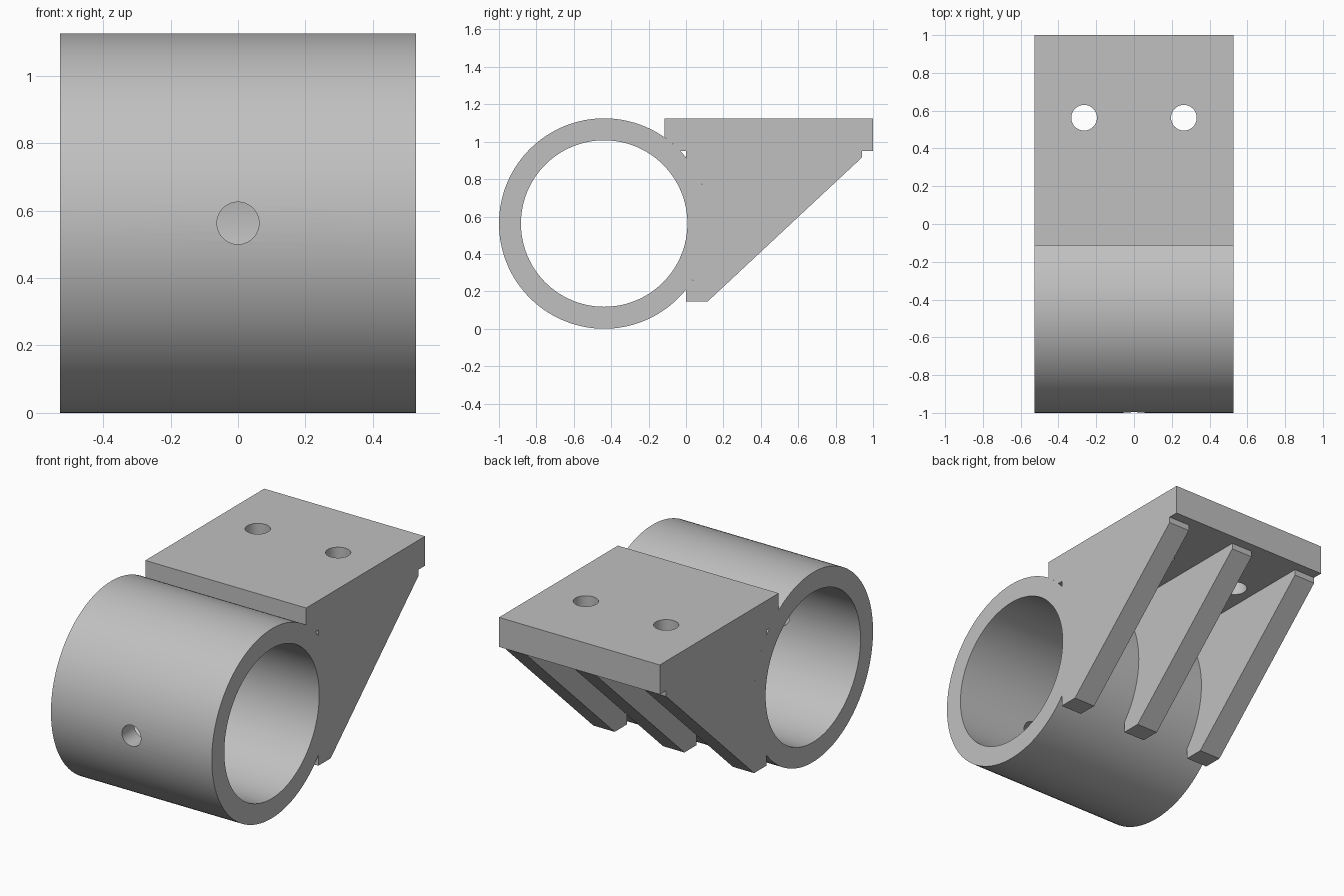
import bpy, bmesh
from math import pi, sin, cos, asin, acos, radians
from mathutils import Matrix

if "Cube" in bpy.data.objects:
    bpy.data.objects.remove(bpy.data.objects["Cube"], do_unlink=True)

HALF = 0.528                  # half width along x
R, BORE = 0.5625, 0.445       # clamp ring radii
CY, CZ = -0.4375, 0.5625      # ring axis
PLATE_Z, TOP = 0.95, 1.125    # plate underside and top
RIB = 0.14                    # rib thickness

grey = bpy.data.materials.new("plain grey")
grey.use_nodes = True
grey.diffuse_color = (0.53, 0.53, 0.53, 1)
grey.node_tree.nodes["Principled BSDF"].inputs["Base Color"].default_value = grey.diffuse_color


def make_object(name, bm):
    bmesh.ops.recalc_face_normals(bm, faces=bm.faces)
    mesh = bpy.data.meshes.new(name)
    bm.to_mesh(mesh)
    bm.free()
    mesh.materials.append(grey)
    obj = bpy.data.objects.new(name, mesh)
    bpy.context.collection.objects.link(obj)
    return obj


def activate(obj):
    bpy.ops.object.select_all(action="DESELECT")
    obj.select_set(True)
    bpy.context.view_layer.objects.active = obj


def arc(start, end, steps):
    """Points (y, z) on the outside of the ring."""
    angles = [start + (end - start) * i / steps for i in range(steps + 1)]
    return [(CY + R * cos(a), CZ + R * sin(a)) for a in angles]


def extrude_profile(name, profile, x0, x1):
    bm = bmesh.new()
    face = bm.faces.new([bm.verts.new((x0, y, z)) for y, z in profile])
    moved = bmesh.ops.extrude_face_region(bm, geom=[face])["geom"]
    bmesh.ops.translate(bm, vec=(x1 - x0, 0, 0),
                        verts=[v for v in moved if isinstance(v, bmesh.types.BMVert)])
    return make_object(name, bm)


def drill(obj, location, radius, depth, axis):
    bm = bmesh.new()
    turn = Matrix.Rotation(pi / 2, 4, "X") if axis == "Y" else Matrix()
    bmesh.ops.create_cone(bm, cap_ends=True, segments=48, radius1=radius, radius2=radius,
                          depth=depth, matrix=Matrix.Translation(location) @ turn)
    cutter = make_object("hole_cutter", bm)
    cutter.hide_render = True
    mod = obj.modifiers.new("hole", "BOOLEAN")
    mod.operation, mod.solver, mod.object = "DIFFERENCE", "EXACT", cutter
    activate(obj)
    bpy.ops.object.modifier_apply(modifier=mod.name)
    bpy.data.objects.remove(cutter, do_unlink=True)


def smooth(obj):
    activate(obj)
    bpy.ops.object.shade_smooth_by_angle(angle=radians(30))


# Clamp ring: hollow tube along x
N = 128
bm = bmesh.new()
loops = []
for x, r in ((-HALF, R), (HALF, R), (HALF, BORE), (-HALF, BORE)):
    loops.append([bm.verts.new((x, CY + r * cos(2 * pi * i / N), CZ + r * sin(2 * pi * i / N)))
                  for i in range(N)])
for k in range(4):
    a, b = loops[k], loops[(k + 1) % 4]
    for i in range(N):
        j = (i + 1) % N
        bm.faces.new((a[i], a[j], b[j], b[i]))
ring = make_object("clamp_ring", bm)
drill(ring, (0, CY - R, CZ), 0.0625, 0.5, "Y")
smooth(ring)

# Mounting plate, with its front underside resting on the ring
plate_arc = arc(asin((PLATE_Z - CZ) / R), acos((-0.115 - CY) / R), 8)
plate = extrude_profile("mounting_plate",
                        [(-0.115, TOP), (1, TOP), (1, PLATE_Z)] + plate_arc, -HALF, HALF)
for side in (-1, 1):
    drill(plate, (side * 0.264, 0.5625, TOP), 0.068, 0.6, "Z")
smooth(plate)

# Three sloping ribs, following the back of the ring
reach = acos(-CY / R)
rib_profile = ([(0, 0.145)] + arc(-reach, reach, 28)
               + [(0, PLATE_Z), (0.94, PLATE_Z), (0.94, 0.915), (0.115, 0.145)])
for name, x in (("right", -HALF), ("middle", -RIB / 2), ("left", HALF - RIB)):
    smooth(extrude_profile(name + "_rib", rib_profile, x, x + RIB))
